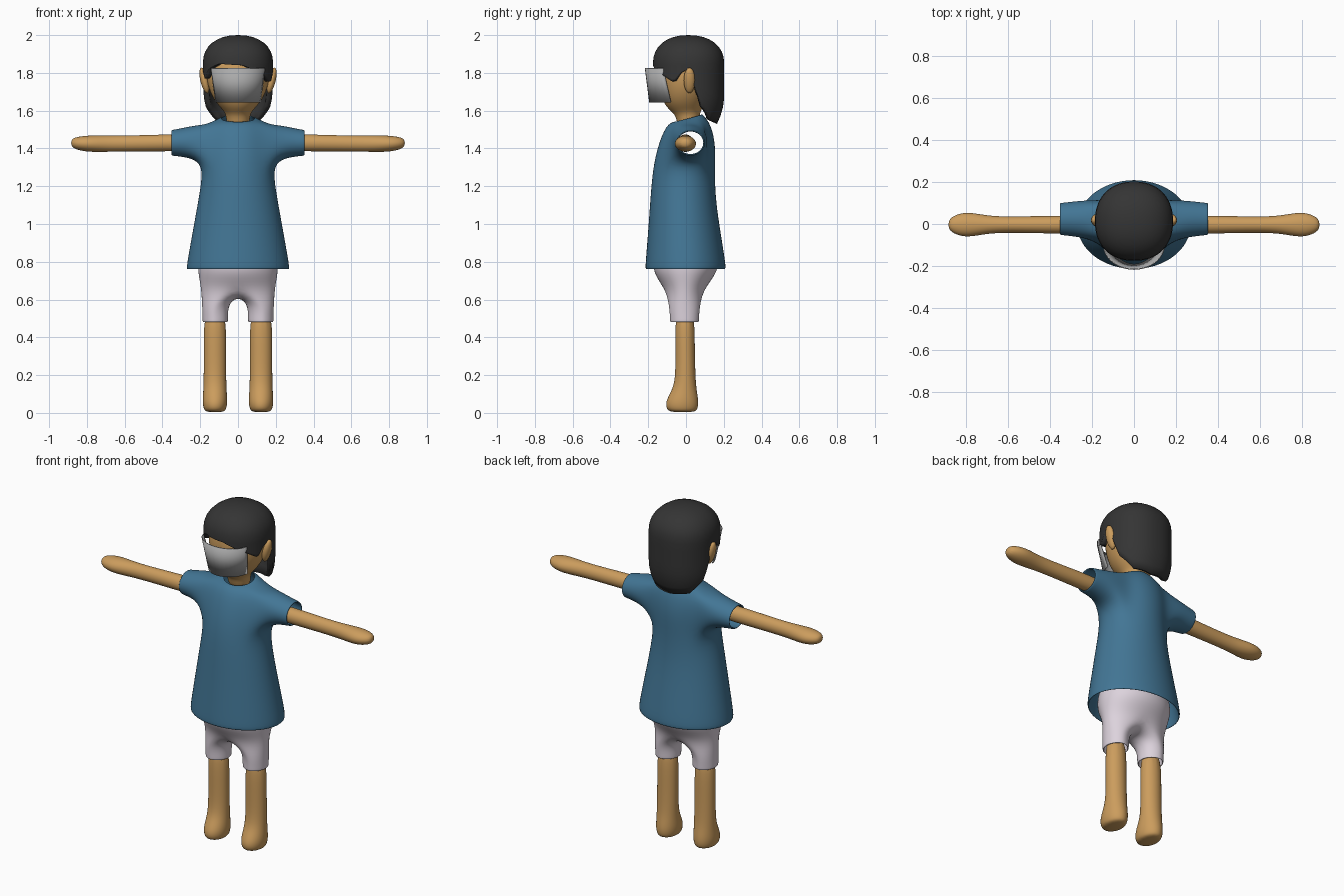
import bpy, bmesh
from math import sin, cos, pi, radians, copysign
from mathutils import Vector

if "Cube" in bpy.data.objects:
    bpy.data.objects.remove(bpy.data.objects["Cube"], do_unlink=True)


def material(name, r, g, b):
    m = bpy.data.materials.new(name)
    m.diffuse_color = (r, g, b, 1)
    m.use_nodes = True
    node = m.node_tree.nodes["Principled BSDF"]
    node.inputs["Base Color"].default_value = (r, g, b, 1)
    node.inputs["Roughness"].default_value = 0.8
    return m


skin = material("tan skin", 0.60, 0.335, 0.11)
blue = material("blue cloth", 0.055, 0.18, 0.30)
pale = material("pale lilac cloth", 0.72, 0.65, 0.72)
black = material("charcoal hair", 0.035, 0.035, 0.035)
grey = material("grey visor", 0.40, 0.40, 0.40)


def oval(bm, centre, u, v, angles):
    """Ring of vertices, enlarged to offset the shrink of subdivision."""
    grow = 1 / (2 / 3 + cos(2 * pi / len(angles)) / 3)
    c, u, v = Vector(centre), Vector(u) * grow, Vector(v) * grow
    return [bm.verts.new(c + u * cos(a) + v * sin(a)) for a in angles]


def even(n):
    return [2 * pi * i / n for i in range(n)]


def flat_ring(bm, z, rx, front, back, x=0, n=16, tilt=0):
    """Horizontal ring reaching from y = front to y = back."""
    ry = (back - front) / 2
    return oval(bm, (x, (front + back) / 2, z), (rx, 0, 0), (0, ry, tilt), even(n))


def bridge(bm, a, b, skip=()):
    n = len(a)
    for i in range(n):
        if i not in skip:
            j = (i + 1) % n
            bm.faces.new((a[i], a[j], b[j], b[i]))


def loft(bm, rings, cap_start=False, cap_end=False):
    for a, b in zip(rings, rings[1:]):
        bridge(bm, a, b)
    if cap_start:
        bm.faces.new(rings[0])
    if cap_end:
        bm.faces.new(rings[-1])


def finish(bm, name, mat, levels=2, thickness=0.0):
    bmesh.ops.recalc_face_normals(bm, faces=bm.faces)
    me = bpy.data.meshes.new(name)
    bm.to_mesh(me)
    bm.free()
    me.materials.append(mat)
    for p in me.polygons:
        p.use_smooth = True
    ob = bpy.data.objects.new(name, me)
    bpy.context.collection.objects.link(ob)
    if thickness:
        s = ob.modifiers.new("thickness", 'SOLIDIFY')
        s.thickness, s.offset = thickness, -1
    if levels:
        s = ob.modifiers.new("smooth", 'SUBSURF')
        s.levels = s.render_levels = levels
    return ob


# Shirt: body loft with armholes, sleeves bridged from the holes
bm = bmesh.new()
body = [(0.76, 0.272, -0.215, 0.21), (0.80, 0.268, -0.213, 0.208),
        (1.0, 0.232, -0.197, 0.175), (1.15, 0.205, -0.187, 0.155),
        (1.29, 0.183, -0.175, 0.152), (1.41, 0.18, -0.15, 0.157),
        (1.525, 0.17, -0.105, 0.135)]
rings = [flat_ring(bm, *r) for r in body]
rings.append(flat_ring(bm, 1.565, 0.085, -0.06, 0.085, tilt=0.02))
armholes = (14, 15, 0, 1, 6, 7, 8, 9)
for k in range(len(rings) - 1):
    bridge(bm, rings[k], rings[k + 1], armholes if k in (4, 5) else ())
low, mid, top = rings[4:7]
sleeve_angles = [radians(a) for a in range(-150, 210, 30)]
for side, cols in ((1, [-2, -1, 0, 1, 2]), (-1, [10, 9, 8, 7, 6])):
    hole = [low[i] for i in cols] + [mid[cols[-1]]]
    hole += [top[i] for i in reversed(cols)] + [mid[cols[0]]]
    sleeve = [hole]
    for x, z, ry, rz in ((0.225, 1.435, 0.09, 0.088), (0.335, 1.43, 0.077, 0.069),
                         (0.353, 1.43, 0.076, 0.068)):
        sleeve.append(oval(bm, (side * x, 0.024, z), (0, ry, 0), (0, 0, rz), sleeve_angles))
    loft(bm, sleeve)
finish(bm, "shirt", blue, 2, 0.01)

# Shorts: hip loft split at the crotch into two legs
bm = bmesh.new()
hips = [flat_ring(bm, *r) for r in ((0.95, 0.17, -0.14, 0.13), (0.80, 0.215, -0.18, 0.18),
                                    (0.73, 0.208, -0.165, 0.155), (0.66, 0.195, -0.115, 0.10))]
loft(bm, hips, cap_start=True)
crotch = [bm.verts.new((0, y, 0.615)) for y in (0.05, 0, -0.05)]
leg_angles = [radians(-90 + 22.5 * i) for i in range(9)] + [radians(a) for a in (135, 180, 225)]
for side in (1, -1):
    cols = [i if side > 0 else (8 - i) for i in range(-4, 5)]
    leg = [[hips[-1][i % 16] for i in cols] + crotch]
    for z, rx, ry in ((0.58, 0.07, 0.082), (0.50, 0.068, 0.076), (0.48, 0.068, 0.076)):
        leg.append(oval(bm, (side * 0.118, -0.008, z), (side * rx, 0, 0), (0, ry, 0), leg_angles))
    loft(bm, leg)
finish(bm, "shorts", pale, 2, 0.008)

# Legs with feet, and arms with mitten hands
leg_rings = [(0.56, 0.058, -0.058, 0.045), (0.35, 0.059, -0.056, 0.046),
             (0.17, 0.059, -0.055, 0.05), (0.11, 0.062, -0.08, 0.058),
             (0.06, 0.066, -0.107, 0.066), (0.02, 0.06, -0.104, 0.062),
             (0.003, 0.045, -0.08, 0.045)]
arm_rings = [(0.22, 1.43, 0.043, 0.044), (0.36, 1.43, 0.043, 0.045),
             (0.60, 1.426, 0.037, 0.041), (0.70, 1.425, 0.042, 0.043),
             (0.79, 1.425, 0.061, 0.044), (0.85, 1.427, 0.048, 0.035),
             (0.885, 1.429, 0.022, 0.02)]
for side, label in ((1, "left"), (-1, "right")):
    bm = bmesh.new()
    loft(bm, [flat_ring(bm, *r, x=side * 0.122, n=12) for r in leg_rings], True, True)
    finish(bm, label + "_leg", skin)
    bm = bmesh.new()
    loft(bm, [oval(bm, (side * x, -0.003, z), (0, ry, 0), (0, 0, rz), even(12))
              for x, z, ry, rz in arm_rings], True, True)
    finish(bm, label + "_arm", skin)

# Head and neck
bm = bmesh.new()
loft(bm, [flat_ring(bm, *r) for r in (
    (1.50, 0.062, -0.045, 0.075), (1.575, 0.06, -0.05, 0.07), (1.605, 0.08, -0.09, 0.08),
    (1.65, 0.125, -0.125, 0.11), (1.74, 0.166, -0.143, 0.15), (1.84, 0.167, -0.145, 0.165),
    (1.92, 0.13, -0.11, 0.13), (1.95, 0.06, -0.05, 0.06))], True, True)
finish(bm, "head", skin)

# Ears
for side, label in ((1, "left"), (-1, "right")):
    bm = bmesh.new()
    bmesh.ops.create_uvsphere(bm, u_segments=16, v_segments=10, radius=1)
    for v in bm.verts:
        x, y, z = v.co
        v.co = (side * (0.178 + 0.022 * x + 0.015 * z), 0.018 + 0.03 * y, 1.76 + 0.068 * z)
    finish(bm, label + "_ear", skin, 0)

# Hair: dome whose lower edge follows the fringe, temples and long back
hem = [(0, 1.82), (10, 1.71), (20, 1.62), (45, 1.545), (90, 1.53), (135, 1.545),
       (160, 1.62), (170, 1.71), (180, 1.82), (190, 1.80), (202, 1.765), (215, 1.82),
       (240, 1.848), (275, 1.84), (300, 1.81), (318, 1.785), (338, 1.75), (350, 1.80),
       (360, 1.82)]


def hem_height(deg):
    for (a, za), (b, zb) in zip(hem, hem[1:]):
        if a <= deg <= b:
            return za + (zb - za) * (deg - a) / (b - a)


def rounded(v):
    return copysign(abs(v) ** 0.9, v)


def hair_point(deg, radius, z):
    a = radians(deg)
    depth = 0.19 if sin(a) > 0 else 0.187
    taper = radius * (1 - 0.2 * max(0, (1.68 - z) / 0.15) ** 2)
    return (0.186 * taper * rounded(cos(a)), 0.012 + depth * taper * rounded(sin(a)), z)


bm = bmesh.new()
columns = range(0, 360, 5)
rings = []
for k in range(1, 9):
    t = k * pi / 16
    rings.append([bm.verts.new(hair_point(d, sin(t) ** 0.9, 1.85 + 0.15 * cos(t) ** 0.9 if k < 8 else 1.85))
                  for d in columns])
for k in range(1, 8):
    rings.append([bm.verts.new(hair_point(d, 1, 1.85 + (hem_height(d) - 1.85) * k / 7))
                  for d in columns])
loft(bm, rings)
crown = bm.verts.new((0, 0.012, 2.0))
for i in range(len(columns)):
    bm.faces.new((crown, rings[0][i - 1], rings[0][i]))
finish(bm, "hair", black, 0, 0.03)

# Visor: curved, tapering plate in front of the eyes
bm = bmesh.new()
rows = []
for z, width, base, bulge in ((1.825, 0.14, -0.10, 0.113), (1.645, 0.115, -0.055, 0.135)):
    rows.append([bm.verts.new((width * sin(radians(d)) / sin(radians(80)),
                               base - bulge * cos(radians(d)), z)) for d in range(-80, 81, 10)])
for i in range(len(rows[0]) - 1):
    bm.faces.new((rows[0][i], rows[0][i + 1], rows[1][i + 1], rows[1][i]))
finish(bm, "visor", grey, 0, 0.005)
